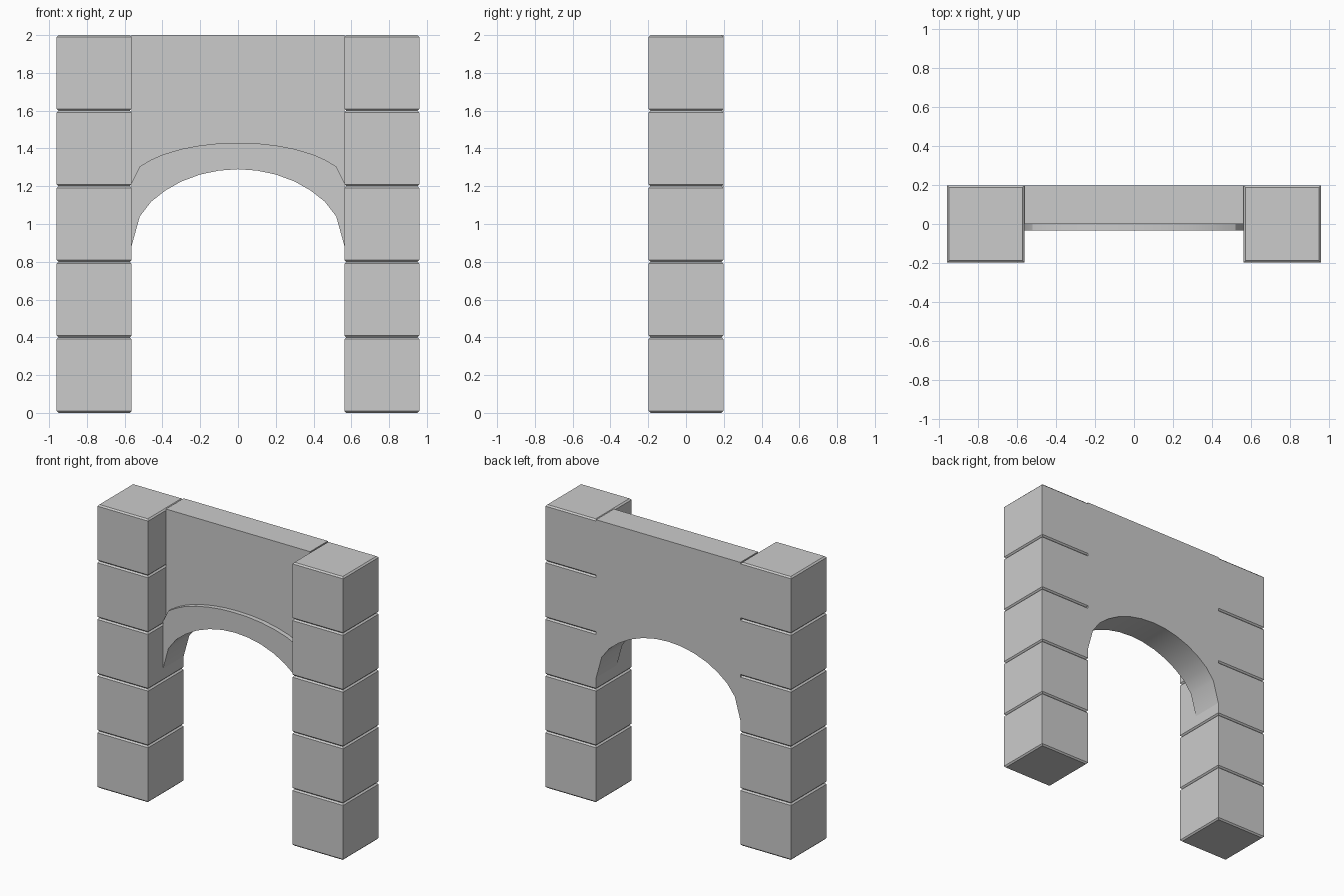
import bpy, bmesh

if "Cube" in bpy.data.objects:
    bpy.data.objects.remove(bpy.data.objects["Cube"])

IN, OUT, HALF, BLOCK, BEV = 0.563, 0.96, 0.198, 0.4, 0.01


def finish(bm, name):
    bmesh.ops.recalc_face_normals(bm, faces=bm.faces)
    me = bpy.data.meshes.new(name)
    bm.to_mesh(me)
    bm.free()
    ob = bpy.data.objects.new(name, me)
    bpy.context.collection.objects.link(ob)
    return ob


def block(name, side, level):
    bm = bmesh.new()
    bmesh.ops.create_cube(bm, size=1)
    for v in bm.verts:
        v.co.x = side * (IN + OUT) / 2 + v.co.x * (OUT - IN)
        v.co.y *= HALF * 2
        v.co.z = (level + 0.5 + v.co.z) * BLOCK
    # chamfer only the horizontal edges
    rims = [e for e in bm.edges if abs(e.verts[0].co.z - e.verts[1].co.z) < 1e-4]
    bmesh.ops.bevel(bm, geom=rims, offset=BEV, segments=1, affect='EDGES')
    finish(bm, name)


def mirrored(half):
    return [(-x, z) for x, z in reversed(half[1:])] + half


def slab(name, lower, upper, y0, y1):
    bm = bmesh.new()
    rows = [[bm.verts.new((x, y, z)) for x, z in lower + upper[::-1]] for y in (y0, y1)]
    a, b = rows
    n, m = len(a), len(lower)
    for i in range(n):
        j = (i + 1) % n
        bm.faces.new((a[i], a[j], b[j], b[i]))
    for r in rows:
        for i in range(m - 1):
            bm.faces.new((r[i], r[i + 1], r[n - 2 - i], r[n - 1 - i]))
    ob = finish(bm, name)
    bpy.ops.object.select_all(action='DESELECT')
    bpy.context.view_layer.objects.active = ob
    ob.select_set(True)
    bpy.ops.object.shade_smooth_by_angle()


# stacked pillar blocks
for side, label in ((-1, "left"), (1, "right")):
    for level in range(5):
        block(f"{label}_pillar_block_{level + 1}", side, level)

# arch curves, from the crown to the pillar
arch = mirrored([(0, 1.29), (0.1, 1.283), (0.2, 1.262), (0.3, 1.225),
                 (0.385, 1.177), (0.46, 1.118), (0.52, 1.04), (IN, 0.885)])
rim = mirrored([(0, 1.43), (0.1, 1.427), (0.2, 1.416), (0.3, 1.397),
                (0.4, 1.367), (0.46, 1.34), (0.52, 1.305), (IN, 1.22)])

# recessed wall and the raised trim around the opening
slab("arch_wall", arch, [(x, 2.0) for x, z in arch], 0, HALF)
slab("arch_trim", arch, rim, -0.033, 0)
